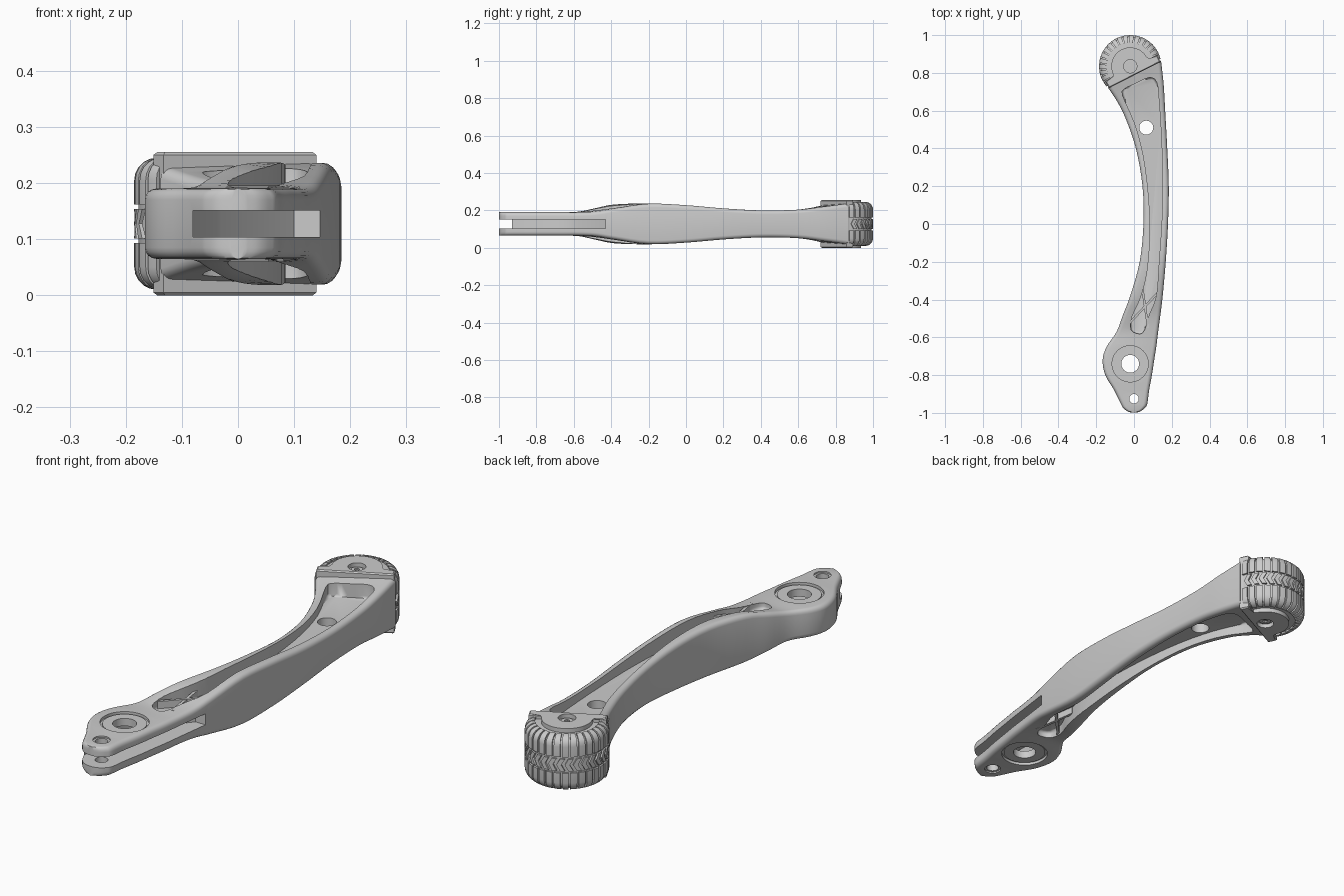
import bpy, bmesh, math
from math import sin, cos, radians, pi
from mathutils import Vector

if "Cube" in bpy.data.objects:
    bpy.data.objects.remove(bpy.data.objects["Cube"])

ZC = 0.1275                      # mid height of the whole lever
PC = Vector((-0.02, 0.835))      # centre of the round end
PA = radians(117)                # direction the round end faces


def make(name, bm):
    bmesh.ops.recalc_face_normals(bm, faces=bm.faces)
    me = bpy.data.meshes.new(name)
    bm.to_mesh(me)
    bm.free()
    ob = bpy.data.objects.new(name, me)
    bpy.context.collection.objects.link(ob)
    return ob


def smooth(ob, angle=32):
    bpy.ops.object.select_all(action='DESELECT')
    ob.select_set(True)
    bpy.context.view_layer.objects.active = ob
    bpy.ops.object.shade_smooth_by_angle(angle=radians(angle))


def spline(rows, sub, closed=False):
    """Catmull-Rom through rows of any width."""
    n, out = len(rows), []
    get = (lambda i: rows[i % n]) if closed else (lambda i: rows[max(0, min(n - 1, i))])
    for i in range(n if closed else n - 1):
        for s in range(sub):
            t = s / sub
            out.append([0.5 * (2 * b + (c - a) * t + (2 * a - 5 * b + 4 * c - d) * t * t
                               + (3 * b - a - 3 * c + d) * t ** 3)
                        for a, b, c, d in zip(get(i - 1), get(i), get(i + 1), get(i + 2))])
    return out if closed else out + [list(rows[-1])]


def prism(name, pts, z0, z1, bevel=0, seg=3):
    bm = bmesh.new()
    lo = [bm.verts.new((p[0], p[1], z0)) for p in pts]
    hi = [bm.verts.new((p[0], p[1], z1)) for p in pts]
    n = len(pts)
    caps = [bm.faces.new(lo), bm.faces.new(hi)]
    for i in range(n):
        bm.faces.new((lo[i], lo[(i + 1) % n], hi[(i + 1) % n], hi[i]))
    if bevel:
        edges = [e for f in caps for e in f.edges]
        bmesh.ops.bevel(bm, geom=edges, offset=bevel, segments=seg, profile=0.5, affect='EDGES')
    return make(name, bm)


def disc(x, y, r, z0, z1, n=40):
    return prism("cutter", [(x + r * cos(2 * pi * i / n), y + r * sin(2 * pi * i / n))
                            for i in range(n)], z0, z1)


def cut(ob, cutters):
    bpy.context.view_layer.objects.active = ob
    for c in cutters:
        c.hide_render = True
        m = ob.modifiers.new("cut", 'BOOLEAN')
        m.operation, m.solver, m.object = 'DIFFERENCE', 'EXACT', c
        bpy.ops.object.modifier_apply(modifier=m.name)
        bpy.data.objects.remove(c)


# ---- curved arm: lofted rounded-rectangle sections
# left x, left y, right x, right y, half height left, half height right
tip = [(-.075 * sin(a), -.925 - .075 * cos(a), .075 * sin(a), -.925 - .075 * cos(a), .0625, .0625)
       for a in map(radians, (10, 30, 50, 70))]
rows = tip + [
    (-.105, -.88, .08, -.88, .0625, .0625),
    (-.152, -.80, .095, -.80, .0625, .0625),
    (-.166, -.72, .107, -.72, .0625, .0625),
    (-.145, -.65, .118, -.65, .0625, .0625),
    (-.092, -.57, .128, -.57, .066, .0625),
    (-.058, -.48, .140, -.48, .085, .067),
    (-.020, -.38, .152, -.38, .104, .083),
    (.030, -.20, .168, -.20, .109, .108),
    (.050, 0, .180, 0, .100, .100),
    (.045, .20, .184, .20, .083, .083),
    (.010, .40, .176, .40, .072, .072),
    (-.045, .56, .165, .60, .074, .076),
    (-.090, .65, .157, .74, .084, .092),
    (-.138, .722, .143, .865, .100, .108)]
bm = bmesh.new()
rings = []
for xl, yl, xr, yr, hl, hr in spline(rows, 4):
    L, R = Vector((xl, yl)), Vector((xr, yr))
    d = (R - L).normalized()
    r = min(.02, .4 * (R - L).length)
    ring = []
    for base, h, q in ((R, hr, 0), (L, hl, 1), (L, hl, 2), (R, hr, 3)):
        side, up = (1 if q in (0, 3) else -1), (1 if q < 2 else -1)
        for k in range(5):
            a = pi / 2 * (q + k / 4)
            p = base + d * (r * cos(a) - side * r)
            ring.append(bm.verts.new((p.x, p.y, ZC + up * (h - .02) + .02 * sin(a))))
    rings.append(ring)
for a, b in zip(rings, rings[1:]):
    for i in range(20):
        bm.faces.new((a[i], a[(i + 1) % 20], b[(i + 1) % 20], b[i]))
bm.faces.new(rings[0])
bm.faces.new(rings[-1])
arm = make("lever_arm", bm)

# pockets above and below the web, fork slot, holes
pocket = spline([(-.06, .68), (.005, .53), (.05, .36), (.077, .15), (.085, -.05), (.07, -.25),
                 (.035, -.39), (-.01, -.49), (-.015, -.56), (.03, -.582), (.056, -.56),
                 (.08, -.48), (.118, -.38), (.132, -.2), (.146, 0), (.152, .2), (.145, .45),
                 (.132, .65), (.12, .75), (.08, .775), (0, .74), (-.05, .715)], 3, True)
slot = [(-.08, -1.1), (.3, -1.1), (.3, -.43), (.1, -.43), (-.03, -.58), (-.08, -.68)]
cut(arm, [prism("cutter", pocket, .165, .4, .012), prism("cutter", pocket, -.15, .09, .012),
          prism("cutter", slot, .104, .151),
          disc(-.02, -.74, .047, -.1, .4), disc(0, -.925, .025, -.1, .4),
          disc(.065, .51, .037, -.1, .4),
          disc(-.02, -.74, .096, .178, .4), disc(-.02, -.74, .096, -.1, .077),
          disc(0, -.925, .034, .184, .4), disc(0, -.925, .034, -.1, .071)])
smooth(arm)

# pivot bushings and crossed ribs, on both faces
for label, s in (("upper", 1), ("lower", -1)):
    bush = disc(-.02, -.74, .087, ZC + s * .03, ZC + s * .056)
    bush.name = "pivot_bushing_" + label
    cut(bush, [disc(-.02, -.74, .047, -.1, .4)])
    smooth(bush)
    for i, (p, q) in enumerate((((.045, -.345), (.075, -.55)), ((-.02, -.52), (.13, -.36)))):
        p, q = Vector(p), Vector(q)
        w = (q - p).orthogonal().normalized() * .006
        z = sorted((ZC + s * .033, ZC + s * (.066 + .002 * i)))
        prism(f"cross_rib_{label}_{i + 1}", (p - w, q - w, q + w, p + w), *z)


# ---- rubber tread end: revolved body cut flat where it meets the arm
def polar(bm, r, z, a):
    return bm.verts.new((PC.x + r * cos(PA + a), PC.y + r * sin(PA + a), ZC + z))


def shoulder(rad):
    return [(.125 + rad * sin(t), .0775 + rad * cos(t)) for t in (pi / 2 * k / 5 for k in range(6))]


bm = bmesh.new()
up = shoulder(.032)
prof = up + [(r, -z) for r, z in reversed(up)]
N = 72
cols = [[polar(bm, r, z, 2 * pi * i / N) for r, z in prof] for i in range(N)]
for i in range(N):
    a, b = cols[i], cols[(i + 1) % N]
    for j in range(len(prof) - 1):
        bm.faces.new((a[j], b[j], b[j + 1], a[j + 1]))
bm.faces.new([c[0] for c in cols])
bm.faces.new([c[-1] for c in cols])
nrm, tan = Vector((cos(PA), sin(PA))), Vector((sin(PA), -cos(PA)))
flat = PC - nrm * .047
res = bmesh.ops.bisect_plane(bm, geom=bm.verts[:] + bm.edges[:] + bm.faces[:],
                             plane_co=(*flat, 0), plane_no=(*nrm, 0), clear_inner=True)
bmesh.ops.holes_fill(bm, edges=[e for e in bm.edges if e.is_boundary], sides=0)
smooth(make("tread_body", bm))


# tread blocks: two shoulder rows and a chevron row
def block(bm, outer, inner, a0, a1, skew=0):
    S, n = 3, len(outer)
    grid = [[[polar(bm, r, z, a0 + (a1 - a0) * i / S + skew * abs(z)) for r, z in path]
             for path in (outer, inner)] for i in range(S + 1)]
    for g, h in zip(grid, grid[1:]):
        for k in (0, 1):
            for j in range(n - 1):
                bm.faces.new((g[k][j], g[k][j + 1], h[k][j + 1], h[k][j]))
        for j in (0, n - 1):
            bm.faces.new((g[0][j], h[0][j], h[1][j], g[1][j]))
    for g in (grid[0], grid[-1]):
        for j in range(n - 1):
            bm.faces.new((g[0][j], g[0][j + 1], g[1][j + 1], g[1][j]))


bm = bmesh.new()
out, inn = shoulder(.04) + [(.165, .034)], shoulder(.028) + [(.153, .034)]
count, half = 18, radians(4.5)
for i in range(count):
    a = radians(-99 + 198 * i / (count - 1))
    for s in (1, -1):
        block(bm, [(r, s * z) for r, z in out], [(r, s * z) for r, z in inn], a - half, a + half)
    if i < count - 1:
        block(bm, [(.165, z) for z in (-.026, 0, .026)], [(.152, z) for z in (-.026, 0, .026)],
              a - half * .2, a + half * 1.3, 3.5)
smooth(make("tread_blocks", bm))

# ---- cover plate: half disc with a straight flange, screw recess on both faces
arc = [(.1 * cos(t), .1 * sin(t)) for t in (radians(5 + 170 * k / 24) for k in range(25))]
shape = [(-.153, -.012), (-.153, -.052), (.153, -.052), (.153, -.012), (.1, -.012)] + arc + [(-.1, -.012)]
plate = prism("cover_plate", [PC + tan * u + nrm * v for u, v in shape], 0, 2 * ZC, .005, 1)
cut(plate, [disc(*PC, .035, .235, .4), disc(*PC, .035, -.1, .02)])
smooth(plate)
screw = disc(*PC, .024, .012, .243)
screw.name = "cover_screw"
cut(screw, [disc(*PC, .011, .225, .4, 6), disc(*PC, .011, -.1, .03, 6)])
smooth(screw)
